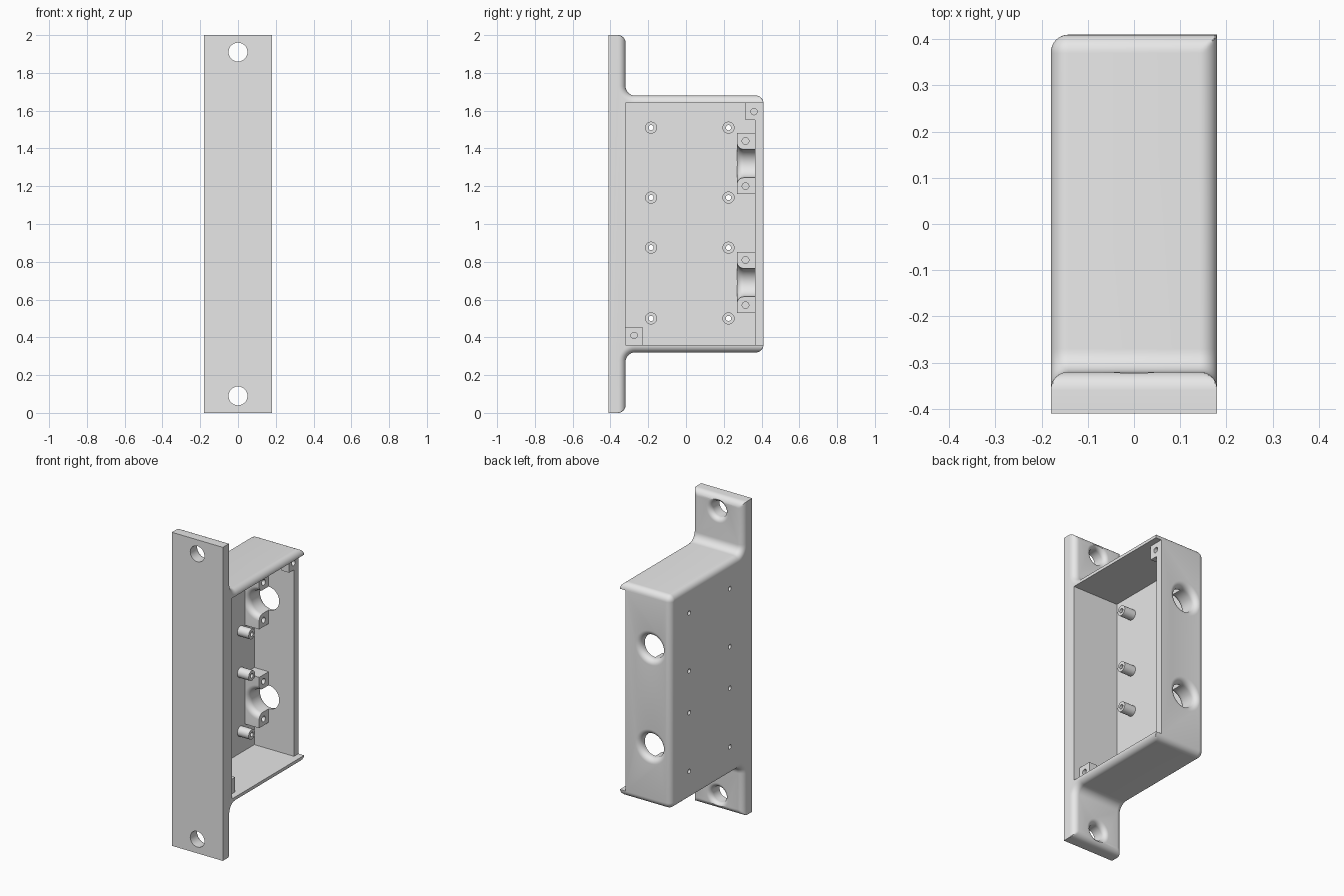
import bpy, bmesh, math
from mathutils import Matrix

cube = bpy.data.objects.get("Cube")
if cube:
    bpy.data.objects.remove(cube, do_unlink=True)

grey = bpy.data.materials.new("light_grey")
grey.use_nodes = True
colour = (0.8, 0.8, 0.8, 1)
grey.diffuse_color = colour
grey.node_tree.nodes["Principled BSDF"].inputs["Base Color"].default_value = colour

HALF, FRONT, FACE, BACK, TOP = 0.18, -0.41, -0.32, 0.41, 1.68   # main extents
WALL, R, C = 0.04, 0.04, 0.05                                   # wall, rounding, inner fillet
FLOOR, LID = -HALF + WALL, HALF - WALL                          # cavity floor, lid seat
LOW, HIGH = 2 - TOP + WALL, TOP - WALL                          # cavity height range
REAR = BACK - 0.045                                             # inside of back wall


def finish(name, bm):
    bmesh.ops.recalc_face_normals(bm, faces=bm.faces)
    mesh = bpy.data.meshes.new(name)
    bm.to_mesh(mesh)
    bm.free()
    mesh.materials.append(grey)
    ob = bpy.data.objects.new(name, mesh)
    bpy.context.collection.objects.link(ob)
    return ob


def loft(bm, loops, closed=False):
    rings = [[bm.verts.new(p) for p in loop] for loop in loops]
    n = len(rings[0])
    pairs = list(zip(rings, rings[1:]))
    if closed:
        pairs.append((rings[-1], rings[0]))
    else:
        bm.faces.new(rings[0])
        bm.faces.new(rings[-1])
    for a, b in pairs:
        for i in range(n):
            j = (i + 1) % n
            bm.faces.new((a[i], a[j], b[j], b[i]))


def box(name, x, y, z):
    bm = bmesh.new()
    loft(bm, [[(px, y[0], z[0]), (px, y[1], z[0]), (px, y[1], z[1]), (px, y[0], z[1])] for px in x])
    return finish(name, bm)


def revolve(name, profile, axis, centre, sides=40, closed=False):
    """Turn (radius, position) pairs about the x or y axis through centre."""
    bm = bmesh.new()
    loops = []
    for r, p in profile:
        loop = []
        for i in range(sides):
            a = math.tau * i / sides
            u, v = r * math.cos(a), r * math.sin(a)
            loop.append((p, u, v) if axis == "x" else (u, p, v))
        loops.append(loop)
    loft(bm, loops, closed)
    bmesh.ops.transform(bm, matrix=Matrix.Translation(centre), verts=bm.verts)
    return finish(name, bm)


def cut(ob, cutter, keep=False):
    mod = ob.modifiers.new("cut", "BOOLEAN")
    mod.operation, mod.solver, mod.object = "DIFFERENCE", "EXACT", cutter
    bpy.context.view_layer.objects.active = ob
    bpy.ops.object.modifier_apply(modifier=mod.name)
    if not keep:
        bpy.data.objects.remove(cutter, do_unlink=True)


def flare(r, f, y, side, steps=8):
    """Rounded mouth widening from r to r + f, ending at y (side +1 or -1)."""
    pts = []
    for i in range(steps + 1):
        a = math.pi / 2 * i / steps
        pts.append((r + f * (1 - math.cos(a)), y - side * f * (1 - math.sin(a))))
    return pts


def arc(cy, cz, r, start, end, steps=8):
    for i in range(steps + 1):
        a = math.radians(start + (end - start) * i / steps)
        yield cy + r * math.cos(a), cz + r * math.sin(a)


def outline(x, d, lid_side):
    """Side outline of the bracket, drawn in by d to round its rim."""
    pts = [(FRONT, 2)]
    pts += [(min(y, FACE - d), z) for y, z in arc(FACE - R, 2 - R, R, 90, 0)]
    pts += arc(FACE + C, TOP + C, C + d, 180, 270)
    if lid_side:
        pts += [(y, min(z, TOP - d)) for y, z in arc(BACK - R, TOP - R, R, 90, 0)]
    else:
        pts += arc(BACK - R, TOP - R, R - d, 90, 0)
    pts += [(y, 2 - z) for y, z in reversed(pts)]
    return [(x, y, z) for y, z in pts]


# Housing with mounting flange
bm = bmesh.new()
rim = R - 0.002
steps = [math.pi / 2 * i / 8 for i in range(9)]
rounding = [(HALF - rim * (1 - math.cos(a)), rim * (1 - math.sin(a))) for a in steps]
loops = [outline(-x, d, False) for x, d in rounding]
loops += [outline(x, d, True) for x, d in reversed(rounding)]
loft(bm, loops)
housing = finish("housing", bm)

# Cavity and lid seat
cut(housing, box("cavity", (FLOOR, HALF + 0.1), (FACE, REAR), (LOW, HIGH)))
cut(housing, box("lid_seat", (LID, HALF + 0.1), (FACE, BACK + 0.1), (LOW, HIGH)))

# Rounded mounting holes in the flange
for z in (0.09, 1.91):
    profile = [(0.05, FRONT - 0.1)] + flare(0.05, 0.03, FACE, 1) + [(0.08, FACE + 0.04)]
    cut(housing, revolve("mount_hole", profile, "y", (0, 0, z)))

# Board standoffs with holes through the floor
for y in (-0.185, 0.225):
    for z in (0.5, 0.875, 1.14, 1.51):
        cut(housing, revolve("pin_hole", [(0.014, -0.3), (0.014, 0)], "x", (0, y, z), 20))
        tube = [(0.014, FLOOR - 0.01), (0.032, FLOOR - 0.01), (0.032, -0.06), (0.014, -0.06)]
        revolve("standoff", tube, "x", (0, y, z), 20, closed=True)

parts = [housing]

# Cable openings and their clamp saddles
AXIS, BORE, SADDLE = -0.04, 0.075, 0.27
for z in (0.69, 1.32):
    mouth = flare(BORE, 0.035, BACK, 1) + [(BORE + 0.035, BACK + 0.05)]
    cut(housing, revolve("cable_hole", [(BORE, REAR - 0.05)] + mouth, "y", (AXIS, 0, z)))
    saddle = box("cable_clamp", (FLOOR - 0.005, AXIS), (SADDLE, REAR + 0.002), (z - 0.162, z + 0.162))
    inner = flare(BORE, 0.035, SADDLE, -1)[::-1]
    channel = [(BORE + 0.035, SADDLE - 0.05)] + inner + [(BORE, BACK)]
    cut(saddle, revolve("channel", channel, "y", (AXIS, 0, z)))
    for side in (-1, 1):
        hole = [(0.018, AXIS - 0.06), (0.018, AXIS + 0.05)]
        cut(saddle, revolve("screw_hole", hole, "x", (0, 0.315, z + side * 0.12), 20))
    parts.append(saddle)

# Lid screw posts in opposite corners
for y, z, cy, cz in (((FACE - 0.002, -0.23), (LOW - 0.002, 0.455), -0.275, 0.41),
                     ((0.315, REAR + 0.002), (1.55, HIGH + 0.002), 0.36, 1.595)):
    post = box("lid_post", (LID - 0.055, LID), y, z)
    drill = revolve("lid_hole", [(0.017, LID - 0.045), (0.017, LID + 0.02)], "x", (0, cy, cz), 20)
    if cy > 0:
        cut(housing, drill, keep=True)
    cut(post, drill)
    parts.append(post)

# Smooth the rounded surfaces, keep hard edges crisp
for ob in bpy.context.collection.objects:
    if ob.type == "MESH" and (ob in parts or ob.name.startswith("standoff")):
        bpy.ops.object.select_all(action="DESELECT")
        ob.select_set(True)
        bpy.context.view_layer.objects.active = ob
        bpy.ops.object.shade_smooth_by_angle(angle=math.radians(30))
